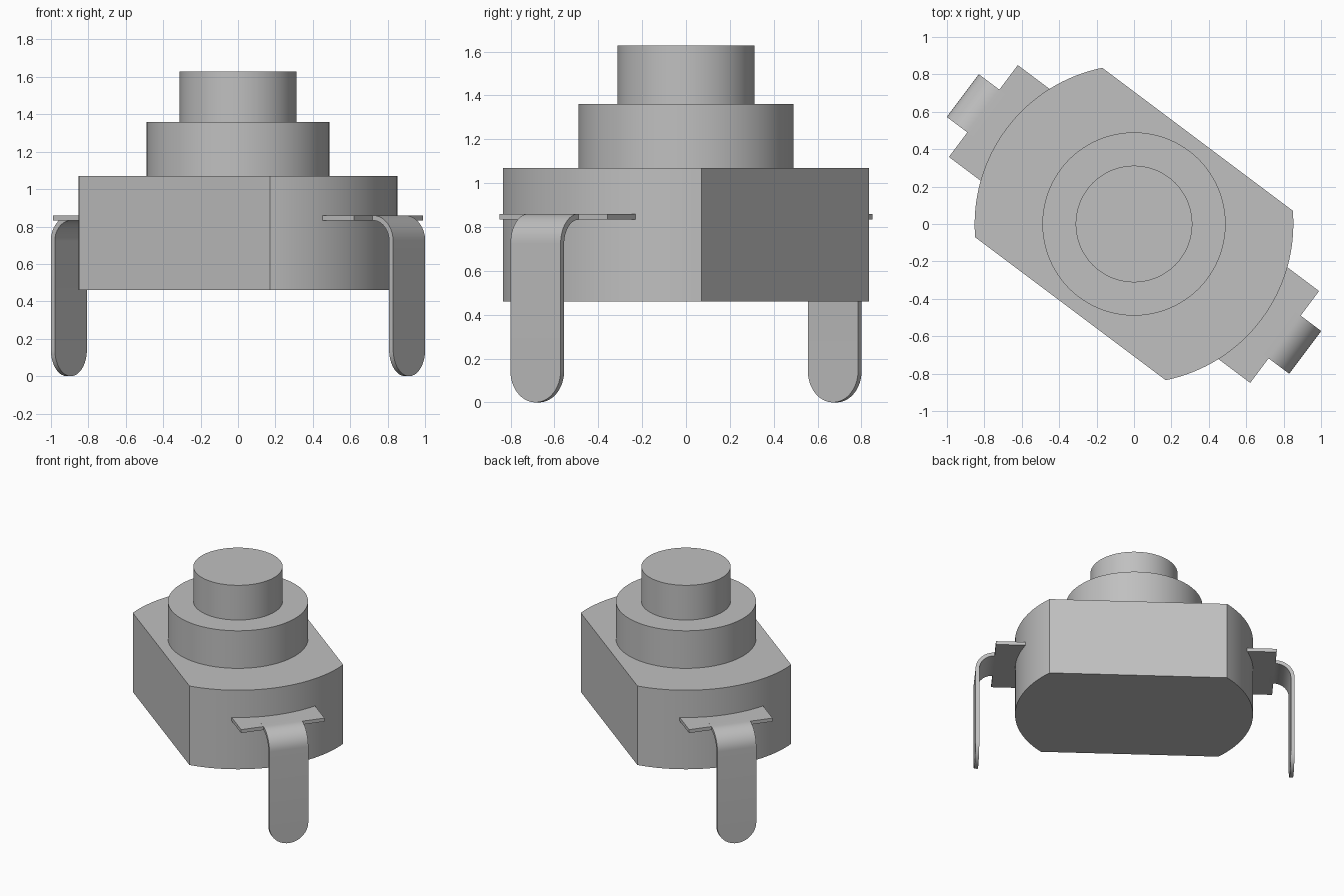
import bpy, bmesh, math

if "Cube" in bpy.data.objects:
    bpy.data.objects.remove(bpy.data.objects["Cube"], do_unlink=True)

TURN = -math.atan2(3, 4)      # the long axis runs diagonally
BODY_R, BODY_HALF = 0.852, 0.566
BODY_Z, BODY_TOP = 0.46, 1.07
TAB_TOP, THICK = 0.86, 0.027
TAB_END, TAB_HALF = 1.007, 0.307
LEG_OUT, LEG_HALF = 1.144, 0.143

grey = bpy.data.materials.new("light grey")
grey.use_nodes = True
colour = (0.527, 0.527, 0.527, 1)
grey.diffuse_color = colour
grey.node_tree.nodes["Principled BSDF"].inputs["Base Color"].default_value = colour


def finish(bm, name, turn):
    bmesh.ops.recalc_face_normals(bm, faces=bm.faces[:])
    mesh = bpy.data.meshes.new(name)
    bm.to_mesh(mesh)
    bm.free()
    mesh.materials.append(grey)
    ob = bpy.data.objects.new(name, mesh)
    bpy.context.collection.objects.link(ob)
    ob.rotation_euler.z = turn
    bpy.ops.object.select_all(action='DESELECT')
    ob.select_set(True)
    bpy.context.view_layer.objects.active = ob
    bpy.ops.object.shade_smooth_by_angle(angle=math.radians(30))


def prism(name, outline, z0, z1, turn=TURN):
    """Extrude a flat outline upwards."""
    bm = bmesh.new()
    face = bm.faces.new([bm.verts.new((x, y, z0)) for x, y in outline])
    new = bmesh.ops.extrude_face_region(bm, geom=[face], use_keep_orig=True)["geom"]
    bmesh.ops.translate(bm, vec=(0, 0, z1 - z0),
                        verts=[g for g in new if isinstance(g, bmesh.types.BMVert)])
    finish(bm, name, turn)


def arc(radius, start, end, steps):
    return [(radius * math.cos(start + (end - start) * i / steps),
             radius * math.sin(start + (end - start) * i / steps))
            for i in range(steps + 1)]


def leg(name, turn):
    """Bent strip with a rounded foot, built as rows across its width."""
    bend = LEG_OUT - TAB_END
    # each row: position, outward normal (both in the x-z plane), half width
    rows = [(TAB_END - 0.05, TAB_TOP, 0, 1, LEG_HALF)]
    for i in range(13):
        a = math.pi / 2 * (1 - i / 12)
        c, s = math.cos(a), math.sin(a)
        rows.append((TAB_END + bend * c, TAB_TOP - bend + bend * s, c, s, LEG_HALF))
    for i in range(17):
        a = math.radians(89) * i / 16
        rows.append((LEG_OUT, LEG_HALF * (1 - math.sin(a)), 1, 0, LEG_HALF * math.cos(a)))
    bm = bmesh.new()
    rings = []
    for x, z, nx, nz, w in rows:
        xi, zi = x - nx * THICK, z - nz * THICK
        rings.append([bm.verts.new(p) for p in
                      ((x, -w, z), (x, w, z), (xi, w, zi), (xi, -w, zi))])
    for a, b in zip(rings, rings[1:]):
        for k in range(4):
            n = (k + 1) % 4
            bm.faces.new((a[k], a[n], b[n], b[k]))
    bm.faces.new(rings[0])
    bm.faces.new(rings[-1])
    finish(bm, name, turn)


# Housing: a round block with two flat sides
half = math.asin(BODY_HALF / BODY_R)
end_arc = arc(BODY_R, -half, half, 32)
prism("housing", end_arc + [(-x, -y) for x, y in end_arc], BODY_Z, BODY_TOP)

# Stepped collar and push button
prism("collar", arc(0.49, 0, math.tau, 96)[:-1], BODY_TOP - 0.01, 1.36, 0)
prism("button", arc(0.312, 0, math.tau, 80)[:-1], 1.35, 1.628, 0)

# Terminals at both ends of the housing
tab = [(0.7, -TAB_HALF), (TAB_END, -TAB_HALF), (TAB_END, TAB_HALF), (0.7, TAB_HALF)]
for side, turn in (("left", TURN), ("right", TURN + math.pi)):
    prism(side + "_terminal_tab", tab, TAB_TOP - THICK, TAB_TOP - 0.0005, turn)
    leg(side + "_terminal_leg", turn)
